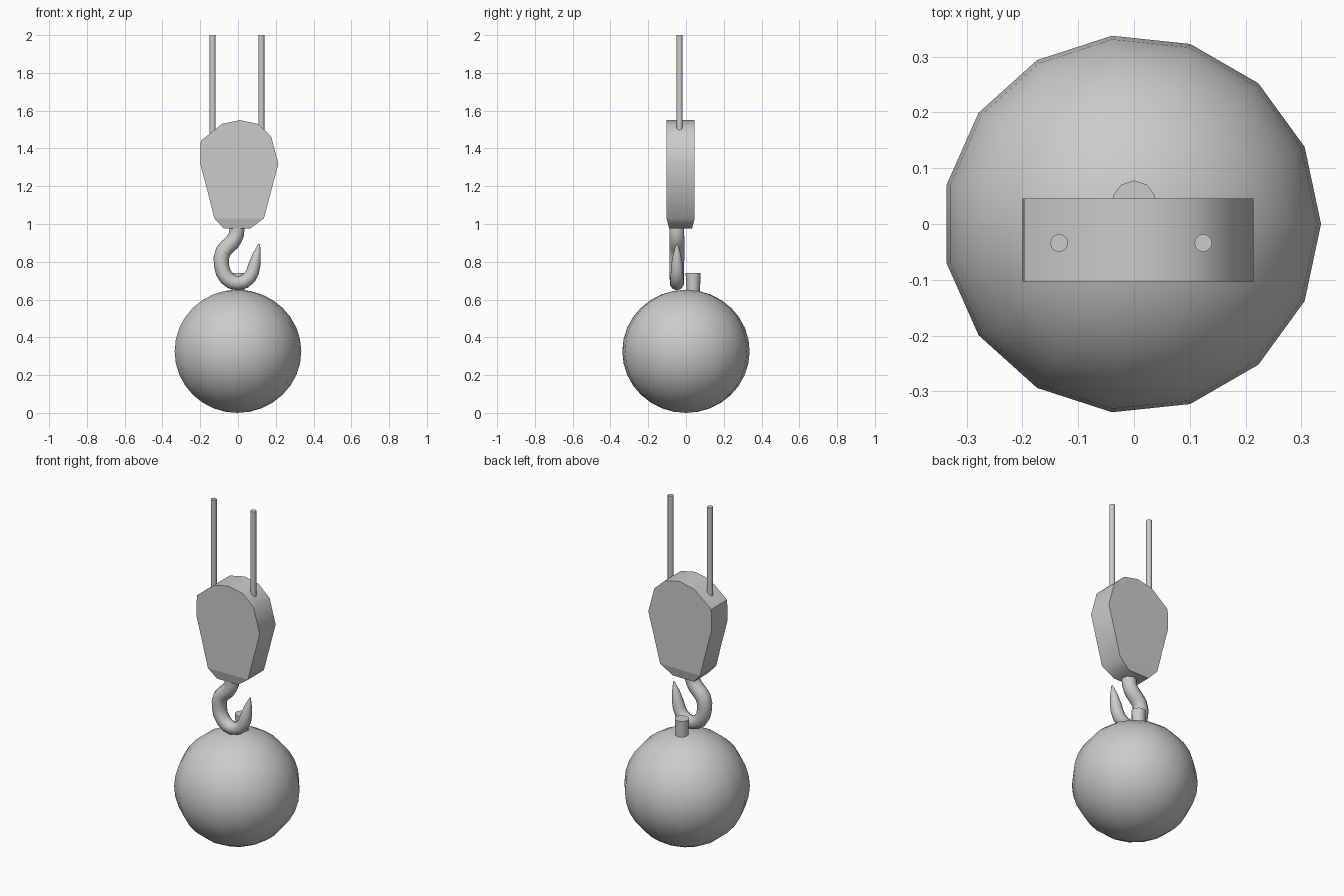
import bpy
import bmesh
from math import sin, cos, pi, radians
from mathutils import Vector, Matrix

cube = bpy.data.objects.get("Cube")
if cube:
    bpy.data.objects.remove(cube, do_unlink=True)

# One plain steel colour for every part
GREY = (0.6, 0.6, 0.6, 1)
steel = bpy.data.materials.new("steel grey")
steel.use_nodes = True
steel.diffuse_color = GREY
steel.node_tree.nodes["Principled BSDF"].inputs["Base Color"].default_value = GREY


def finish(obj, angle=40):
    """Give the part its colour and smooth shading with sharp edges kept."""
    obj.data.materials.clear()
    obj.data.materials.append(steel)
    bpy.ops.object.select_all(action='DESELECT')
    obj.select_set(True)
    bpy.context.view_layer.objects.active = obj
    bpy.ops.object.shade_smooth_by_angle(angle=radians(angle))
    return obj


def add_mesh(name, bm):
    bmesh.ops.recalc_face_normals(bm, faces=bm.faces)
    mesh = bpy.data.meshes.new(name)
    bm.to_mesh(mesh)
    bm.free()
    obj = bpy.data.objects.new(name, mesh)
    bpy.context.collection.objects.link(obj)
    return obj


def add_cone(name, r_low, r_high, z_low, z_high, x, y, sides):
    bm = bmesh.new()
    bmesh.ops.create_cone(bm, cap_ends=True, segments=sides, radius1=r_low,
                          radius2=r_high, depth=z_high - z_low,
                          matrix=Matrix.Translation((x, y, (z_low + z_high) / 2)))
    return finish(add_mesh(name, bm))


# Wrecking ball: half-circle profile spun in 15 steps
RADIUS, HALF_HEIGHT, RINGS, SIDES = 0.339, 0.326, 16, 15
bm = bmesh.new()
profile = []
for i in range(RINGS + 1):
    a = pi * i / RINGS
    profile.append(bm.verts.new((RADIUS * sin(a), 0, HALF_HEIGHT * (1 - cos(a)))))
edges = [bm.edges.new(pair) for pair in zip(profile, profile[1:])]
bmesh.ops.spin(bm, geom=profile + edges, cent=(0, 0, 0), axis=(0, 0, 1),
               angle=2 * pi, steps=SIDES)
bmesh.ops.remove_doubles(bm, verts=bm.verts, dist=0.0005)
ball = finish(add_mesh("wrecking_ball", bm))
ball.location.x = -0.004

# Stub of the lifting eye on top of the ball
add_cone("ball_eye_stub", 0.034, 0.04, 0.61, 0.74, 0, 0.038, 10)

# Pulley block: outline extruded in depth, with a tapered foot
FRONT, BACK, FOOT = -0.103, 0.046, 1.03
outline = [(-0.2, 1.32), (-0.197, 1.44), (-0.085, 1.53), (0.01, 1.55),
           (0.105, 1.53), (0.175, 1.465), (0.214, 1.32), (0.137, FOOT),
           (0.063, 0.975), (-0.075, 0.975), (-0.125, FOOT), (-0.163, 1.18)]
bm = bmesh.new()
face = bm.faces.new([bm.verts.new((x, FRONT, z)) for x, z in outline])
grown = bmesh.ops.extrude_face_region(bm, geom=[face])["geom"]
bmesh.ops.translate(bm, vec=Vector((0, BACK - FRONT, 0)),
                    verts=[g for g in grown if isinstance(g, bmesh.types.BMVert)])
bmesh.ops.bisect_plane(bm, geom=bm.verts[:] + bm.edges[:] + bm.faces[:],
                       plane_co=(0, 0, FOOT), plane_no=(0, 0, 1), dist=0.001)
for v in bm.verts:
    if v.co.z < FOOT - 0.01:
        v.co.y += 0.014 if v.co.y < 0 else -0.014
block = finish(add_mesh("pulley_block", bm))
for poly in block.data.polygons:
    if abs(poly.normal.y) > 0.9:
        poly.use_smooth = False

# Pair of hoisting ropes
for name, x in (("right_rope", -0.134), ("left_rope", 0.124)):
    add_cone(name, 0.016, 0.016, 1.4, 2.0, x, -0.034, 12)

# Hook: tapering tube along a curved path (x, z, radius)
path = [(-0.008, 1.0, 0.04), (-0.008, 0.945, 0.04), (-0.034, 0.9, 0.042),
        (-0.078, 0.855, 0.042), (-0.087, 0.78, 0.04), (-0.06, 0.715, 0.04),
        (0.0, 0.686, 0.037), (0.062, 0.718, 0.036), (0.087, 0.785, 0.032),
        (0.1, 0.842, 0.021), (0.113, 0.895, 0.004)]
curve = bpy.data.curves.new("hook", 'CURVE')
curve.dimensions = '3D'
curve.bevel_depth = 1.0
curve.bevel_resolution = 3
curve.resolution_u = 2
curve.use_fill_caps = True
spline = curve.splines.new('BEZIER')
spline.bezier_points.add(len(path) - 1)
for point, (x, z, r) in zip(spline.bezier_points, path):
    point.co = (x, -0.048, z)
    point.radius = r
    point.handle_left_type = point.handle_right_type = 'AUTO'
hook = bpy.data.objects.new("hook", curve)
bpy.context.collection.objects.link(hook)
bpy.ops.object.select_all(action='DESELECT')
hook.select_set(True)
bpy.context.view_layer.objects.active = hook
bpy.ops.object.convert(target='MESH')
finish(bpy.context.view_layer.objects.active, 50)
